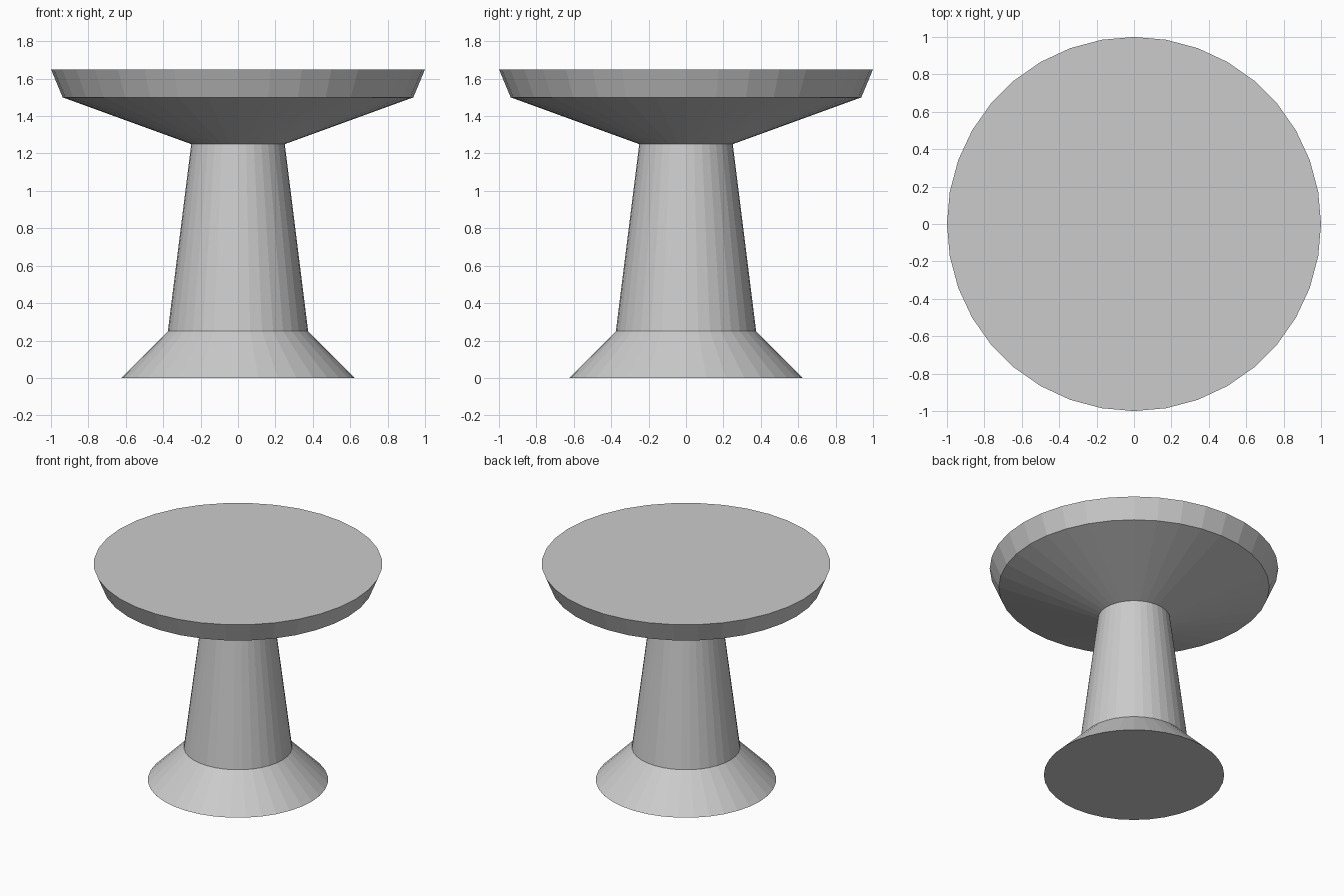
import bpy
import bmesh
from math import cos, sin, tau

SIDES = 36

cube = bpy.data.objects.get("Cube")
if cube:
    bpy.data.objects.remove(cube, do_unlink=True)

grey = bpy.data.materials.new("plain grey")
grey.use_nodes = True
colour = (0.6, 0.6, 0.6, 1)
grey.diffuse_color = colour
grey.node_tree.nodes["Principled BSDF"].inputs["Base Color"].default_value = colour


def turned_part(name, profile, cap_bottom=False, cap_top=False):
    """Flat-faced solid of revolution from (radius, height) pairs, listed upwards."""
    bm = bmesh.new()
    rings = [[bm.verts.new((r * cos(tau * i / SIDES), r * sin(tau * i / SIDES), z))
              for i in range(SIDES)] for r, z in profile]
    for low, high in zip(rings, rings[1:]):
        for i in range(SIDES):
            j = (i + 1) % SIDES
            bm.faces.new((low[i], low[j], high[j], high[i]))
    if cap_bottom:
        bm.faces.new(rings[0][::-1])
    if cap_top:
        bm.faces.new(rings[-1])
    mesh = bpy.data.meshes.new(name)
    bm.to_mesh(mesh)
    bm.free()
    mesh.materials.append(grey)
    obj = bpy.data.objects.new(name, mesh)
    bpy.context.collection.objects.link(obj)
    return obj


# Flared foot, tapered column and dished top meet edge to edge
turned_part("foot", [(0.625, 0), (0.375, 0.25)], cap_bottom=True)
turned_part("column", [(0.375, 0.25), (0.25, 1.25)])
turned_part("table_top", [(0.25, 1.25), (0.9375, 1.5), (1, 1.65)], cap_top=True)
